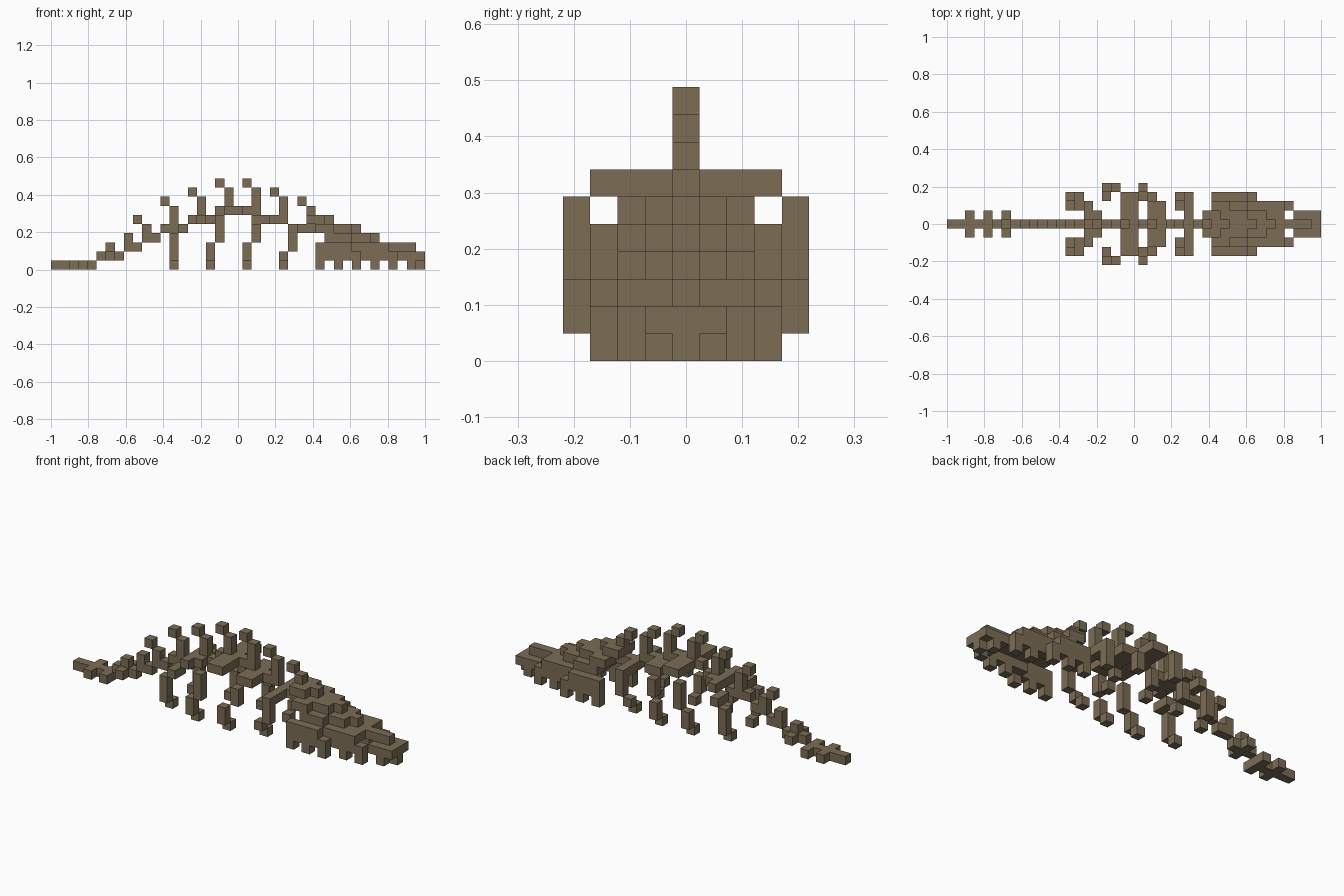
import bpy, bmesh

cube = bpy.data.objects.get("Cube")
if cube:
    bpy.data.objects.remove(cube, do_unlink=True)

V = 2 / 41  # edge of one block

bone = bpy.data.materials.new("weathered_bone")
bone.use_nodes = True
bone.diffuse_color = (0.2, 0.153, 0.092, 1)
bone.node_tree.nodes["Principled BSDF"].inputs["Base Color"].default_value = bone.diffuse_color


def block(i0, i1, j0, j1, k0, k1):
    """Cells of an inclusive range: length, side, height."""
    return {(i, j, k) for i in range(i0, i1 + 1)
            for j in range(j0, j1 + 1) for k in range(k0, k1 + 1)}


def mirrored(cells):
    return cells | {(i, -j, k) for i, j, k in cells}


def build(name, cells):
    """Mesh the outer faces of a set of cells."""
    bm = bmesh.new()
    verts = {}

    def corner(p):
        if p not in verts:
            verts[p] = bm.verts.new((p[0] * V - 1, (p[1] - 0.5) * V, p[2] * V))
        return verts[p]

    for c in sorted(cells):
        for axis in range(3):
            for side in (0, 1):
                n = list(c)
                n[axis] += 2 * side - 1
                if tuple(n) in cells:
                    continue
                u, w = (axis + 1) % 3, (axis + 2) % 3
                ring = []
                for a, b in ((0, 0), (1, 0), (1, 1), (0, 1)):
                    p = list(c)
                    p[axis] += side
                    p[u] += a
                    p[w] += b
                    ring.append(corner(tuple(p)))
                bm.faces.new(ring if side else ring[::-1])
    mesh = bpy.data.meshes.new(name)
    bm.to_mesh(mesh)
    bm.free()
    mesh.materials.append(bone)
    obj = bpy.data.objects.new(name, mesh)
    bpy.context.collection.objects.link(obj)


# Spine: stepped runs of (first, last, height)
spine = set()
for a, b, k in ((0, 4, 0), (5, 7, 1), (8, 9, 2), (10, 11, 3), (12, 14, 4),
                (15, 17, 5), (18, 21, 6), (22, 25, 5), (26, 28, 4)):
    spine |= block(a, b, 0, 0, k, k)
build("spine", spine)

# Tail side nubs
for n, (i, k) in enumerate(((2, 0), (4, 0), (6, 1))):
    build(f"tail_nub_{n}", mirrored(block(i, i, 1, 1, k, k)))

# Back spikes: short post with a tip leaning away from the middle
for n, (i, k, h, tip) in enumerate(((6, 2, 1, 0), (8, 3, 1, 0), (10, 4, 1, -1), (13, 5, 2, -1),
                                    (16, 6, 2, -1), (19, 7, 2, -1), (22, 6, 3, -1),
                                    (25, 6, 2, -1), (28, 5, 2, -1))):
    spike = block(i, i, 0, 0, k, k + h - 1)
    if tip:
        spike |= block(i + tip, i + tip, 0, 0, k + h, k + h)
    build(f"back_spike_{n}", spike)

# Ribs: out from the spine, down and back, then a foot turned in
ribs = {
    "rear_rib": (block(16, 16, 1, 1, 5, 5) | block(15, 15, 1, 2, 5, 5) | block(14, 14, 2, 3, 4, 4)
                 | block(13, 13, 3, 3, 1, 3) | block(13, 13, 2, 2, 0, 0)),
    "rear_middle_rib": (block(19, 20, 1, 3, 6, 6) | block(18, 18, 4, 4, 3, 5)
                        | block(17, 17, 4, 4, 1, 2) | block(17, 17, 3, 3, 0, 0)),
    "front_middle_rib": (block(22, 23, 1, 2, 5, 5) | block(22, 22, 3, 3, 3, 4)
                         | block(21, 21, 4, 4, 1, 2) | block(21, 21, 3, 3, 0, 0)),
    "front_rib": (block(26, 26, 1, 2, 4, 4) | block(26, 26, 3, 3, 2, 4)
                  | block(25, 25, 3, 3, 1, 1) | block(25, 25, 2, 2, 0, 0)),
}
for name, cells in ribs.items():
    build(name, mirrored(cells))

# Skull roof: each layer is longest along the middle ridge
roof = set()
for k, first, lasts in ((5, 28, (30, 29)), (4, 29, (33, 32, 30)),
                        (3, 30, (35, 34, 32)), (2, 33, (39, 36, 36))):
    for j, last in enumerate(lasts):
        roof |= block(first, last, j, j, k, k)
build("skull_roof", mirrored(roof))

# Cheeks and jaw rim, stepping in toward the beak
rim = (block(29, 32, 3, 3, 1, 2) | block(33, 33, 2, 3, 1, 1)
       | block(34, 37, 2, 2, 1, 1) | block(38, 40, 0, 1, 1, 1))
build("jaw_rim", mirrored(rim))
build("beak_tip", block(40, 40, 0, 0, 0, 0))

# Teeth
teeth = set()
for i, j in ((29, 3), (31, 3), (33, 3), (35, 2), (37, 2), (39, 1)):
    teeth |= block(i, i, j, j, 0, 0)
build("teeth", mirrored(teeth))
